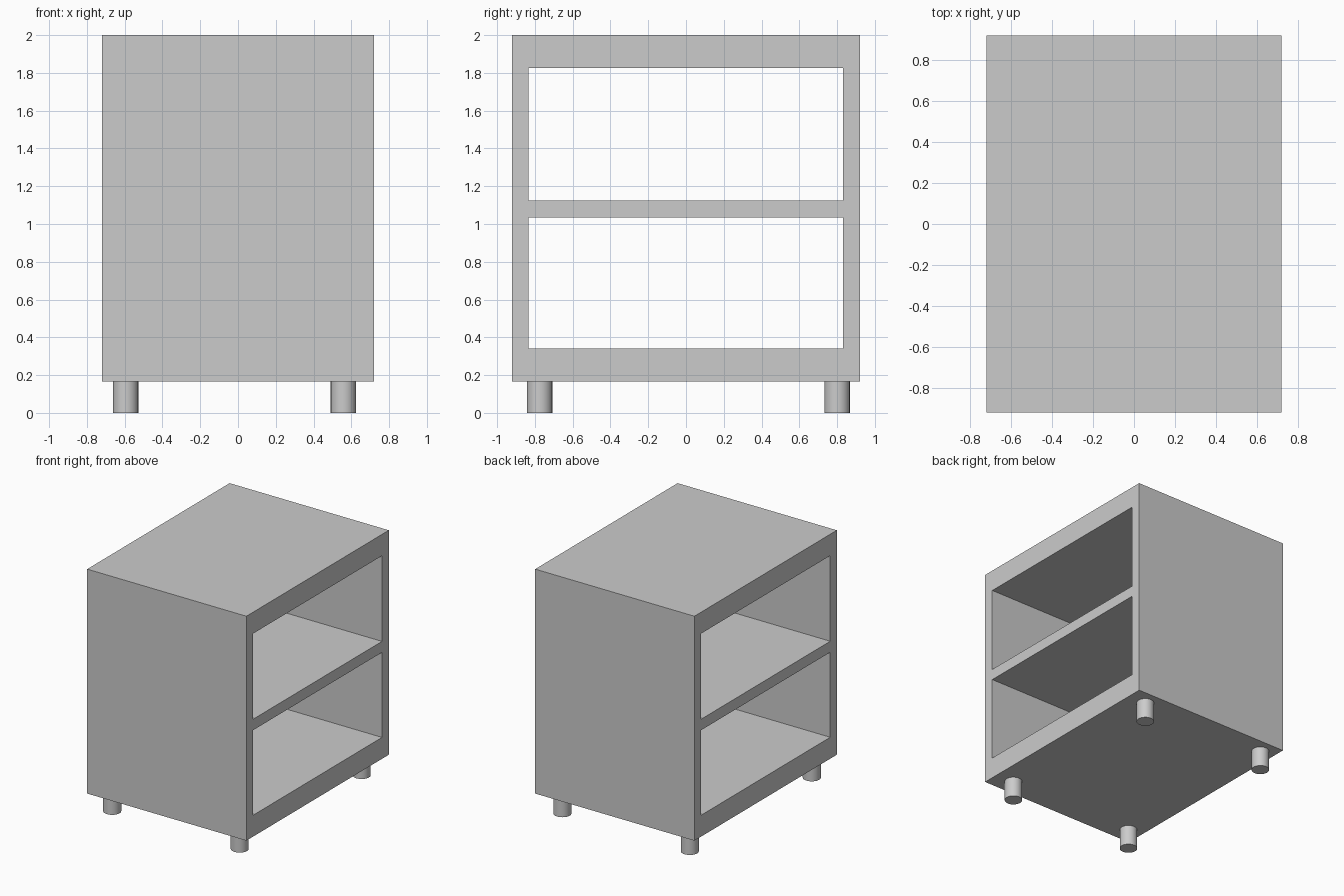
import bpy
import math

if "Cube" in bpy.data.objects:
    bpy.data.objects.remove(bpy.data.objects["Cube"], do_unlink=True)

# Single paint colour
grey = bpy.data.materials.new("light_grey")
grey.use_nodes = True
GREY = (0.6, 0.6, 0.6, 1)
grey.diffuse_color = GREY
for node in grey.node_tree.nodes:
    if node.type == 'BSDF_PRINCIPLED':
        node.inputs["Base Color"].default_value = GREY


def box(name, x, y, z):
    """Axis-aligned box from (min, max) ranges."""
    ranges = (x, y, z)
    bpy.ops.mesh.primitive_cube_add(size=1, location=[(a + b) / 2 for a, b in ranges])
    obj = bpy.context.object
    obj.name = name
    obj.scale = [b - a for a, b in ranges]
    bpy.ops.object.transform_apply(location=False, rotation=False, scale=True)
    return obj


BASE_Z = 0.165

# Cabinet body, open through both sides
cabinet = box("cabinet_body", (-0.72, 0.72), (-0.92, 0.92), (BASE_Z, 2))
cabinet.data.materials.append(grey)

# Two compartments cut out, leaving the shelf between them
for name, z in (("lower", (0.34, 1.035)), ("upper", (1.125, 1.825))):
    cutter = box(name + "_compartment_cutter", (-1, 1), (-0.835, 0.832), z)
    cutter.hide_render = True
    cut = cabinet.modifiers.new(name + "_compartment", 'BOOLEAN')
    cut.operation = 'DIFFERENCE'
    cut.solver = 'EXACT'
    cut.object = cutter
    bpy.context.view_layer.objects.active = cabinet
    bpy.ops.object.modifier_apply(modifier=cut.name)
    bpy.data.objects.remove(cutter, do_unlink=True)

# Short round feet
for side, x in (("right", -0.595), ("left", 0.558)):
    for end, y in (("front", -0.775), ("back", 0.80)):
        bpy.ops.mesh.primitive_cylinder_add(
            vertices=32, radius=0.067, depth=BASE_Z, location=(x, y, BASE_Z / 2))
        foot = bpy.context.object
        foot.name = f"{end}_{side}_foot"
        foot.data.materials.append(grey)
        bpy.ops.object.shade_smooth_by_angle(angle=math.radians(30))
